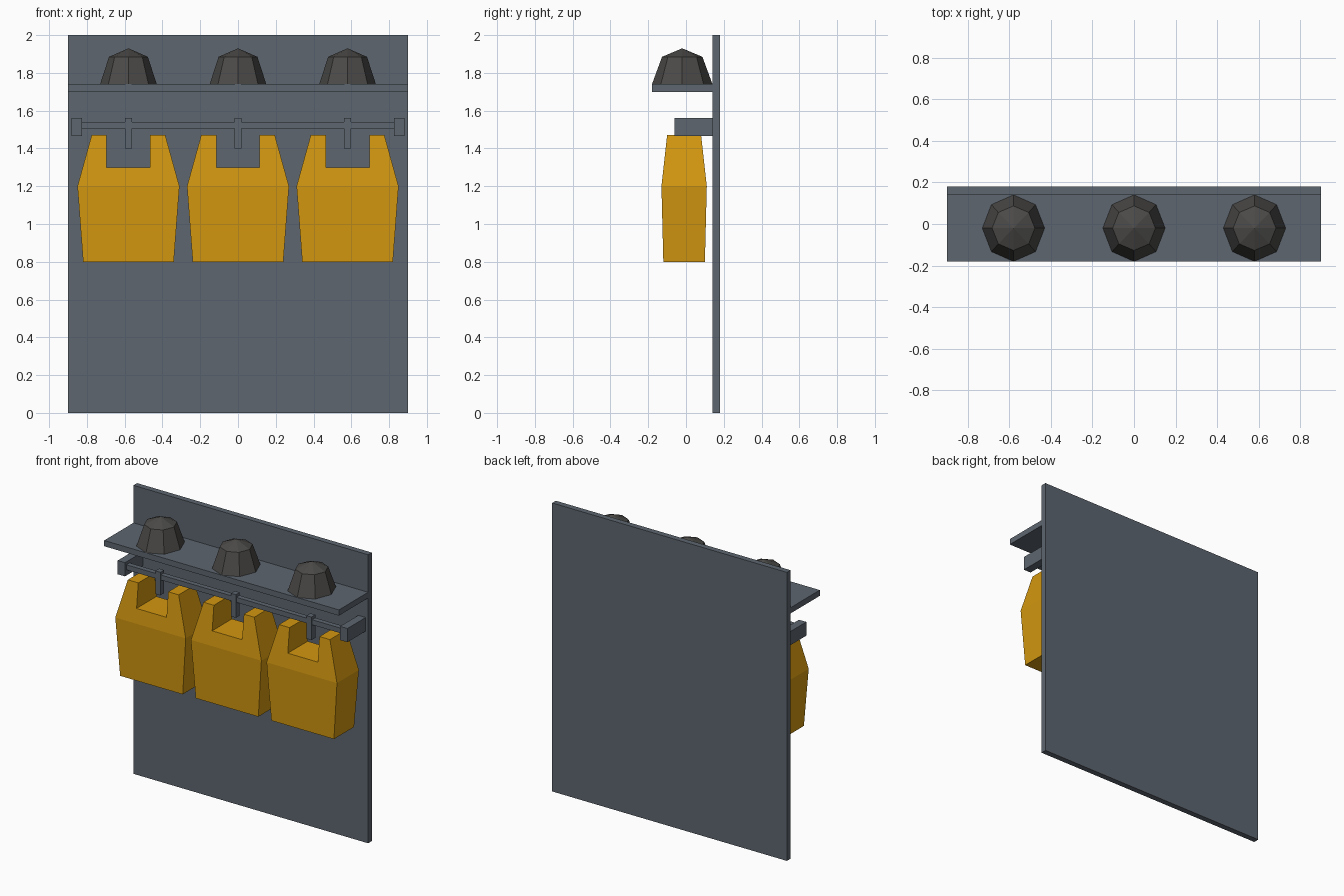
import bpy, bmesh, math
from mathutils import Matrix

cube = bpy.data.objects.get("Cube")
if cube:
    bpy.data.objects.remove(cube, do_unlink=True)


def material(name, rgb):
    mat = bpy.data.materials.new(name)
    mat.use_nodes = True
    mat.diffuse_color = (*rgb, 1)
    mat.node_tree.nodes["Principled BSDF"].inputs["Base Color"].default_value = (*rgb, 1)
    return mat


slate = material("slate grey", (0.11, 0.132, 0.16))
amber = material("amber yellow", (0.65, 0.31, 0.005))
charcoal = material("charcoal", (0.07, 0.068, 0.065))


def finish(name, bm, mat):
    bmesh.ops.recalc_face_normals(bm, faces=bm.faces)
    mesh = bpy.data.meshes.new(name)
    bm.to_mesh(mesh)
    bm.free()
    mesh.materials.append(mat)
    obj = bpy.data.objects.new(name, mesh)
    bpy.context.collection.objects.link(obj)
    return obj


def box(name, xs, ys, zs, mat):
    bm = bmesh.new()
    bmesh.ops.create_cube(bm, size=1)
    for v in bm.verts:
        v.co = [r[0] if c < 0 else r[1] for c, r in zip(v.co, (xs, ys, zs))]
    return finish(name, bm, mat)


def bag(name, x):
    """Tapered bag with a notch through the top that forms two handles."""
    half = [(0.24, 0.80), (0.27, 1.20), (0.195, 1.47), (0.115, 1.47), (0.115, 1.30)]
    outline = half + [(-px, z) for px, z in reversed(half)]
    depth = {0.80: 0.11, 1.20: 0.12, 1.47: 0.09}
    depth[1.30] = 0.12 - 0.03 * (0.10 / 0.27)
    bm = bmesh.new()
    sides = []
    for s in (-1, 1):
        loop = [bm.verts.new((x + px, s * depth[z] - 0.01, z)) for px, z in outline]
        bm.faces.new([loop[0], loop[1], loop[-2], loop[-1]])
        bm.faces.new(loop[1:-1])
        sides.append(loop)
    front, back = sides
    for i in range(len(front)):
        bm.faces.new([front[i - 1], front[i], back[i], back[i - 1]])
    return finish(name, bm, amber)


def dome(name, x):
    """Faceted helmet: tapered octagon with a low pointed crown."""
    bm = bmesh.new()
    rings = []
    for rx, ry, z in ((0.15, 0.16, 1.74), (0.103, 0.107, 1.885)):
        rings.append([bm.verts.new((x + rx * math.cos(a), ry * math.sin(a) - 0.02, z))
                      for a in (i * math.tau / 8 for i in range(8))])
    low, high = rings
    apex = bm.verts.new((x, -0.02, 1.93))
    bm.faces.new(low)
    for i in range(8):
        bm.faces.new([low[i - 1], low[i], high[i], high[i - 1]])
        bm.faces.new([high[i - 1], high[i], apex])
    return finish(name, bm, charcoal)


# Wall panel, shelf and hanging rail
box("back_panel", (-0.9, 0.9), (0.14, 0.18), (0, 2), slate)
box("shelf", (-0.9, 0.9), (-0.18, 0.14), (1.70, 1.74), slate)
box("rail", (-0.83, 0.83), (-0.045, -0.01), (1.505, 1.54), slate)
for side, x in (("right", -0.853), ("left", 0.853)):
    box(f"{side}_bracket", (x - 0.028, x + 0.028), (-0.06, 0.14), (1.465, 1.56), slate)

# Repeated hooks, bags and helmets
for label, x in (("right", -0.58), ("middle", 0), ("left", 0.58)):
    box(f"{label}_hook", (x - 0.019, x + 0.019), (-0.05, -0.008), (1.40, 1.56), slate)
    bag(f"{label}_bag", x)
    dome(f"{label}_helmet", x)
